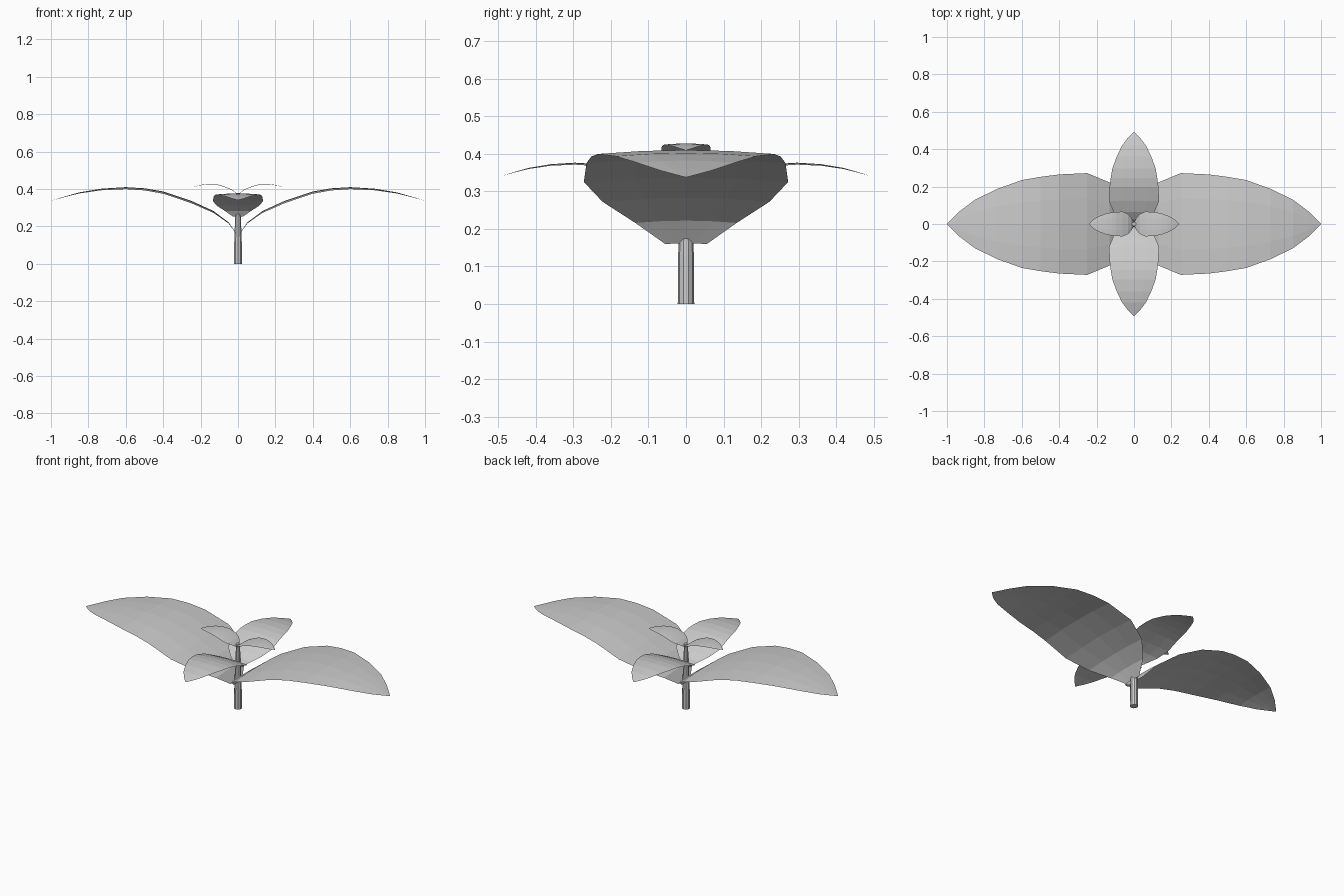
import bpy, bmesh
from math import pi
from mathutils import Matrix

if "Cube" in bpy.data.objects:
    bpy.data.objects.remove(bpy.data.objects["Cube"])

# Leaf profile rows: distance from stem, height above leaf base, half width
ROWS = [(0.01, 0.0, 0.055), (0.05, 0.06, 0.135), (0.13, 0.12, 0.222),
        (0.25, 0.175, 0.272), (0.40, 0.225, 0.265), (0.50, 0.242, 0.252),
        (0.60, 0.248, 0.235), (0.73, 0.240, 0.188), (0.85, 0.220, 0.13),
        (0.93, 0.197, 0.07), (1.0, 0.175, 0.0)]
ACROSS = [-1, -0.5, 0, 0.5, 1]


def leaf(name, size, base_z, turn):
    bm = bmesh.new()
    rows = []
    for x, z, w in ROWS[:-1]:
        droop = 0.045 * w
        rows.append([bm.verts.new((x, w * t, z - droop * t * t)) for t in ACROSS])
    tip = bm.verts.new((ROWS[-1][0], 0, ROWS[-1][1]))
    for a, b in zip(rows, rows[1:]):
        for i in range(len(ACROSS) - 1):
            bm.faces.new((a[i], b[i], b[i + 1], a[i + 1]))
    for i in range(len(ACROSS) - 1):
        bm.faces.new((rows[-1][i], tip, rows[-1][i + 1]))
    bm.transform(Matrix.Translation((0, 0, base_z)) @ Matrix.Rotation(turn, 4, 'Z')
                 @ Matrix.Scale(size, 4))
    me = bpy.data.meshes.new(name)
    bm.to_mesh(me)
    bm.free()
    bpy.context.collection.objects.link(bpy.data.objects.new(name, me))


# Three opposite pairs, each half the size of the one below and turned a quarter
for label, size, z, turn in (("large", 1.0, 0.162, 0), ("medium", 0.493, 0.254, pi / 2),
                             ("small", 0.243, 0.367, 0)):
    leaf(label + "_leaf_a", size, z, turn)
    leaf(label + "_leaf_b", size, z, turn + pi)

# Tapered stem
bm = bmesh.new()
rings = []
for z, r in ((0, 0.022), (0.13, 0.021), (0.25, 0.016), (0.38, 0.011)):
    ring = bmesh.ops.create_circle(bm, segments=10, radius=r,
                                   matrix=Matrix.Translation((0, 0, z)))["verts"]
    rings.append(ring)
for a, b in zip(rings, rings[1:]):
    for i in range(10):
        j = (i + 1) % 10
        bm.faces.new((a[i], a[j], b[j], b[i]))
bm.faces.new(rings[0])
bm.faces.new(rings[-1])
bmesh.ops.recalc_face_normals(bm, faces=bm.faces)
me = bpy.data.meshes.new("stem")
bm.to_mesh(me)
bm.free()
bpy.context.collection.objects.link(bpy.data.objects.new("stem", me))
